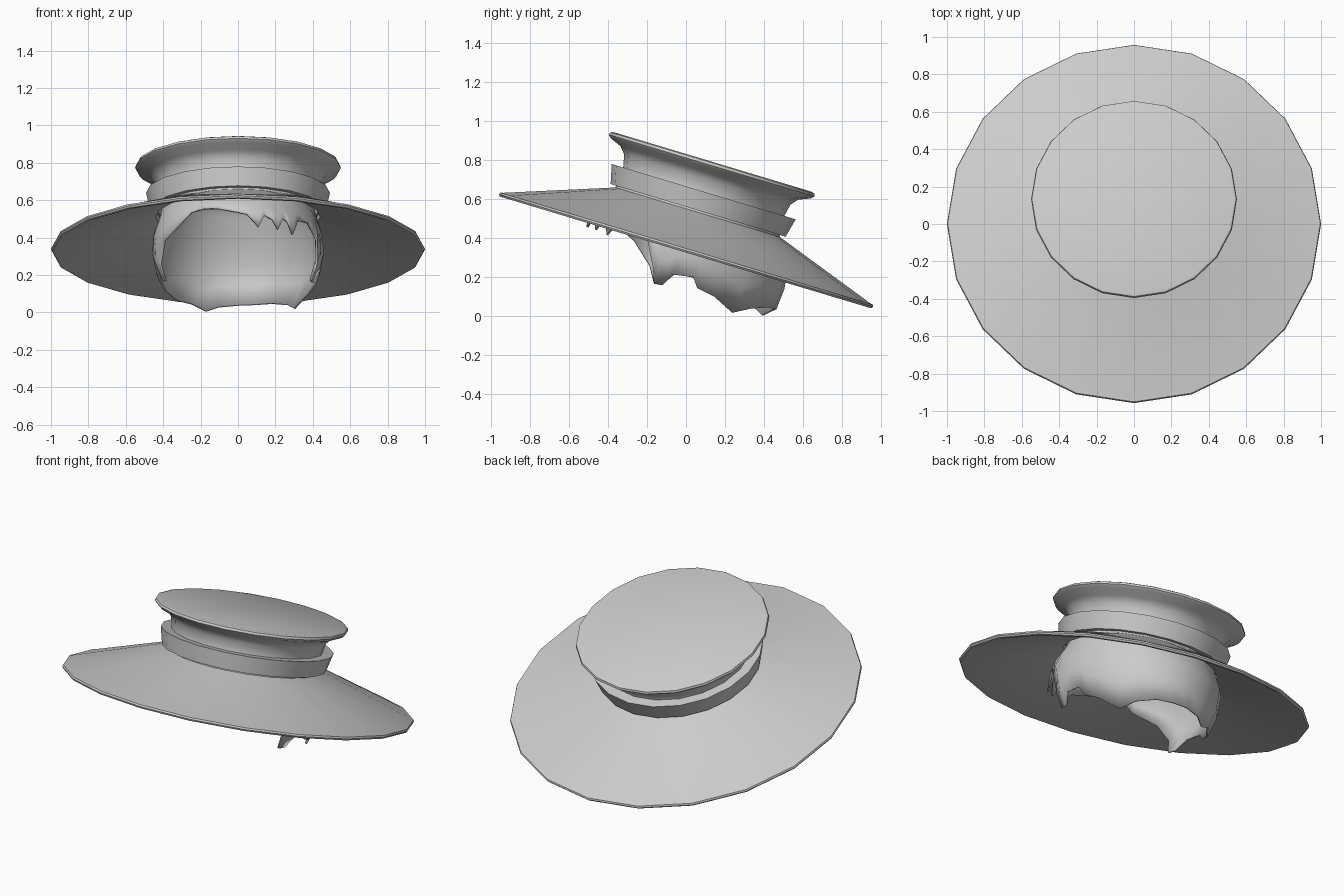
import bpy, bmesh
from math import sin, cos, radians, tau
from mathutils import Matrix

if "Cube" in bpy.data.objects:
    bpy.data.objects.remove(bpy.data.objects["Cube"])

# One plain grey for everything
grey = bpy.data.materials.new("plain_grey")
grey.use_nodes = True
grey.diffuse_color = (0.6, 0.6, 0.6, 1)
grey.node_tree.nodes["Principled BSDF"].inputs["Base Color"].default_value = (0.6, 0.6, 0.6, 1)

# The whole hat leans back: front edge high, rear edge low
LEAN = Matrix.Translation((0, 0, 0.337)) @ Matrix.Rotation(radians(-16.75), 4, 'X')
SIDES = 20


def finish(name, bm, angle=35):
    bmesh.ops.recalc_face_normals(bm, faces=bm.faces)
    bm.transform(LEAN)
    mesh = bpy.data.meshes.new(name)
    bm.to_mesh(mesh)
    bm.free()
    mesh.materials.append(grey)
    obj = bpy.data.objects.new(name, mesh)
    bpy.context.collection.objects.link(obj)
    bpy.ops.object.select_all(action='DESELECT')
    obj.select_set(True)
    bpy.context.view_layer.objects.active = obj
    bpy.ops.object.shade_smooth_by_angle(angle=radians(angle))
    return obj


def skin(bm, rings):
    """Join neighbouring vertex rings with quads."""
    for a, b in zip(rings, rings[1:]):
        n = len(a)
        for i in range(n):
            j = (i + 1) % n
            bm.faces.new((a[i], a[j], b[j], b[i]))


def lathe(name, profile, closed=False, capped=False):
    bm = bmesh.new()
    rings = [[bm.verts.new((r * cos(tau * i / SIDES), r * sin(tau * i / SIDES), h))
              for i in range(SIDES)] for r, h in profile]
    skin(bm, rings + rings[:1] if closed else rings)
    if capped:
        bm.faces.new(rings[0])
    return finish(name, bm)


# Flared crown with a rolled top edge
lathe("crown", [(0.53, 0.474), (0.546, 0.468), (0.55, 0.455), (0.535, 0.44),
                (0.475, 0.415), (0.445, 0.38), (0.432, 0.32), (0.44, 0.19)], capped=True)

# Band around the crown
lathe("hat_band", [(0.43, 0.315), (0.492, 0.315), (0.468, 0.215), (0.43, 0.215)], closed=True)

# Wide conical brim with a thick edge
lathe("brim", [(0.44, 0.205), (0.98, 0.014), (0.996, 0.01), (1.0, 0.0),
               (0.993, -0.01), (0.975, -0.01), (0.44, 0.18)], closed=True)

# Ragged lower edge of the hair: angle around the head, height
EDGE = [(-104, .08), (-84, .04), (-76, -.03), (-72, .04), (-66, .02), (-62, -.03),
        (-58, .04), (-54, .02), (-50, -.04), (-45, .05), (-34, .06), (-22, -.01),
        (-15, -.13), (-12, -.21), (-7, -.205), (-3, -.137), (8, -.12), (12, -.167),
        (23, -.184), (38, -.237), (50, -.19), (65, -.16), (78, -.155), (90, -.155),
        (104, -.17), (115, -.205), (126, -.18), (142, -.19), (157, -.17), (168, -.12),
        (182, -.13), (187, -.2), (192, -.21), (197, -.13), (210, -.03), (228, .03),
        (236, .08), (246, .09)]


def hair_point(deg, h, shrink=1):
    a = radians(deg)
    across = 0.46 - 1.3 * h * h
    deep = 0.54 - (2.8 if h > 0 else 0.4) * h * h
    return across * cos(a) * shrink, deep * sin(a) * shrink, h


bm = bmesh.new()
rings = []
for scale, h in [(0.4, 0.43), (0.75, 0.39), (0.93, 0.3)]:        # dome in the crown
    rings.append([bm.verts.new((0.42 * scale * cos(radians(d)), 0.43 * scale * sin(radians(d)), h))
                  for d, _ in EDGE])
for t in (0, 0.33, 0.67, 1):                                     # skirt and locks
    rings.append([bm.verts.new(hair_point(d, 0.18 + t * (low - 0.18))) for d, low in EDGE])
skin(bm, rings)
bm.faces.new(rings[0])
hair = finish("hair", bm, 50)
shell = hair.modifiers.new("thickness", 'SOLIDIFY')
shell.thickness = 0.012
shell.offset = -1
